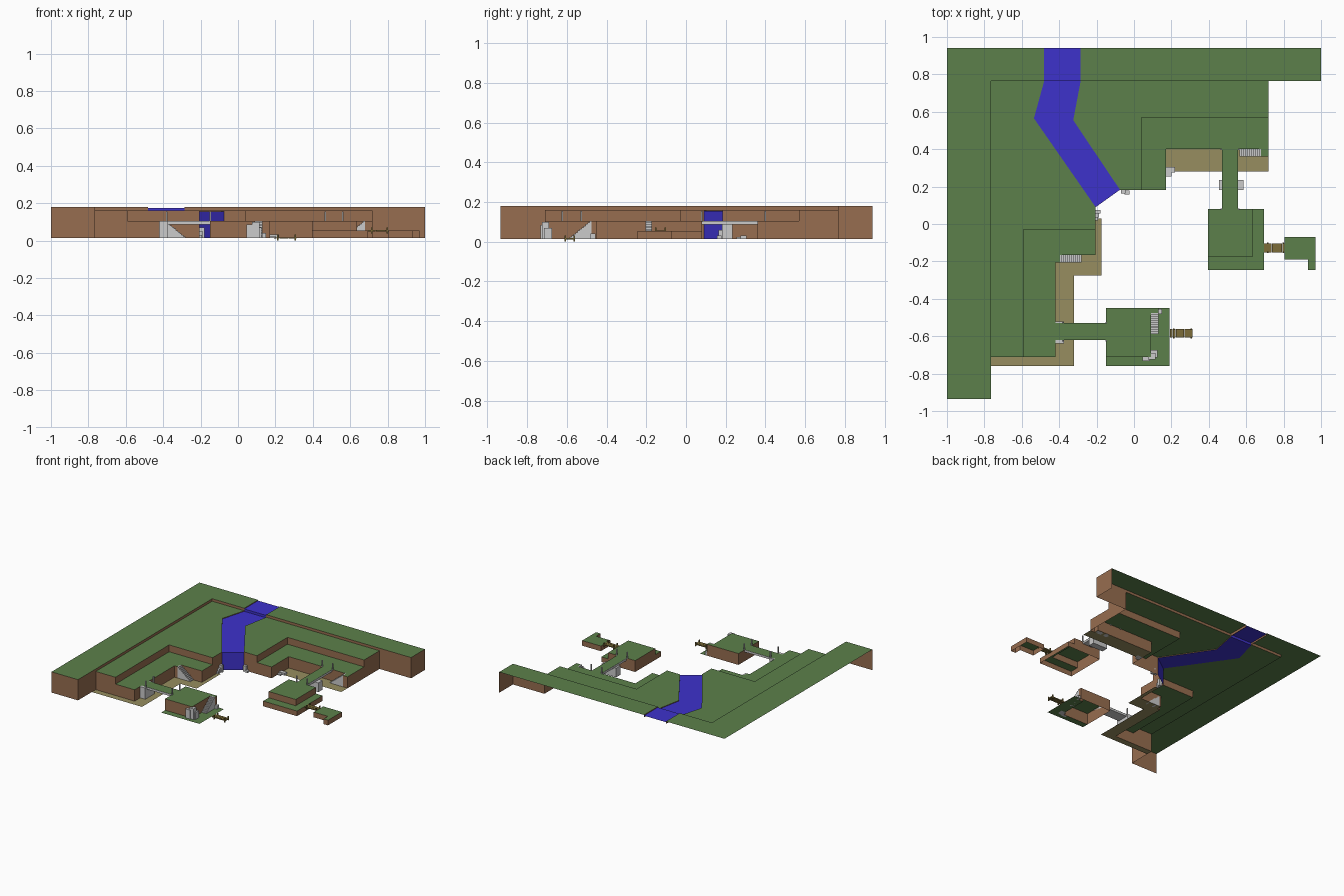
import bpy, bmesh

if "Cube" in bpy.data.objects:
    bpy.data.objects.remove(bpy.data.objects["Cube"])

G, LOW, MID, HIGH, TOP = 0.014, 0.055, 0.105, 0.16, 0.18


def material(name, rgb):
    m = bpy.data.materials.new(name)
    m.diffuse_color = (*rgb, 1)
    m.use_nodes = True
    m.node_tree.nodes["Principled BSDF"].inputs["Base Color"].default_value = m.diffuse_color
    return m


GRASS = material("grass", (0.107, 0.216, 0.070))
EARTH = material("earth", (0.31, 0.155, 0.08))
SAND = material("sand", (0.31, 0.27, 0.115))
WATER = material("water", (0.048, 0.032, 0.60))
WOOD = material("wood", (0.20, 0.15, 0.04))


def finish(name, bm, mat=None):
    me = bpy.data.meshes.new(name)
    bm.to_mesh(me)
    bm.free()
    ob = bpy.data.objects.new(name, me)
    bpy.context.collection.objects.link(ob)
    if mat:
        me.materials.append(mat)
    return ob


def sheet(name, pts, z, mat=GRASS):
    """Flat single-sided ground, facing up."""
    bm = bmesh.new()
    f = bm.faces.new([bm.verts.new((x, y, z)) for x, y in pts])
    f.normal_update()
    if f.normal.z < 0:
        f.normal_flip()
    finish(name, bm, mat)


def wall(name, pts, z0, z1, closed=False, mat=EARTH):
    """Vertical strip along a path, land on the left-hand side."""
    bm = bmesh.new()
    lo = [bm.verts.new((x, y, z0)) for x, y in pts]
    hi = [bm.verts.new((x, y, z1)) for x, y in pts]
    n = len(pts)
    for i in range(n if closed else n - 1):
        j = (i + 1) % n
        bm.faces.new((lo[i], lo[j], hi[j], hi[i]))
    finish(name, bm, mat)


def boxes(name, spans, mat=None):
    """Boxes given as x0, x1, y0, y1, z0, z1 in one object."""
    bm = bmesh.new()
    for x0, x1, y0, y1, z0, z1 in spans:
        vs = bmesh.ops.create_cube(bm, size=1)["verts"]
        for v in vs:
            v.co = (x1 if v.co.x > 0 else x0, y1 if v.co.y > 0 else y0,
                    z1 if v.co.z > 0 else z0)
    finish(name, bm, mat)


def rect(x0, x1, y0, y1):
    return [(x0, y0), (x1, y0), (x1, y1), (x0, y1)]


def stairs(name, axis, start, end, side0, side1, z0, z1, n=11):
    """Steps climbing from start to end along the axis."""
    d = (end - start) / n
    spans = []
    for i in range(n):
        a, b = sorted((start + i * d, start + (i + 1) * d))
        z = z0 + (z1 - z0) * (i + 1) / n
        spans.append((a, b, side0, side1, z0, z) if axis == "x"
                     else (side0, side1, a, b, z0, z))
    boxes(name, spans)


# Top terrace, split by the river
sheet("top_terrace_left", [(-1, -.935), (-.765, -.935), (-.765, .765), (-.48, .765),
                           (-.48, .94), (-1, .94)], TOP)
sheet("top_terrace_right", rect(-.285, 1, .765, .94), TOP)
wall("top_step_left", [(-.765, -.71), (-.765, .765), (-.48, .765), (-.48, .94)][::-1][::-1],
     HIGH, TOP)
wall("top_step_right", [(.72, .765), (-.285, .765), (-.285, .94)][::-1], HIGH, TOP)
wall("end_cliff_left", [(-1, -.935), (-.765, -.935), (-.765, -.71)], G, TOP)
wall("end_cliff_right", [(.72, .765), (1, .765), (1, .94)], G, TOP)

# High terrace either side of the river
bank_l = [(-.205, .09), (-.535, .565), (-.48, .765)]
bank_r = [(-.285, .765), (-.325, .555), (-.075, .183)]
sheet("high_terrace_left", [(-.765, -.71), (-.59, -.71), (-.59, -.03), (-.205, -.03)]
      + bank_l + [(-.765, .765)], HIGH)
sheet("high_terrace_right", bank_r + [(.04, .183), (.04, .57), (.72, .57), (.72, .765)], HIGH)
wall("high_front_cliff", [(-.765, -.71), (-.59, -.71)], G, HIGH)
wall("high_step_left", [(-.59, -.71), (-.59, -.03), (-.205, -.03)], MID, HIGH)
wall("high_step_right", [(.04, .183), (.04, .57), (.72, .57)], MID, HIGH)
wall("fall_cliff_left", [(-.205, -.03), (-.205, .09)], G, HIGH)
wall("fall_cliff_right", [(-.075, .183), (.04, .183)], G, HIGH)
wall("high_side_cliff", [(.72, .57), (.72, .765)], G, HIGH)

# Middle terrace with notches for the stairs
mid_l = [(-.59, -.71), (-.42, -.71), (-.42, -.205), (-.395, -.205), (-.395, -.165),
         (-.205, -.165), (-.205, -.03)]
mid_r = [(.04, .183), (.17, .183), (.17, .40), (.68, .40), (.68, .36), (.72, .36), (.72, .57)]
sheet("mid_terrace_left", mid_l + [(-.59, -.03)], MID)
sheet("mid_terrace_right", mid_r + [(.04, .57)], MID)
wall("mid_cliff_left", mid_l, G, MID)
wall("mid_cliff_right", mid_r, G, MID)

# Beaches
sheet("beach_left", [(-.765, -.76), (-.32, -.76), (-.32, -.275), (-.175, -.275), (-.175, .03),
                     (-.205, .03)] + mid_l[::-1][1:-1] + [(-.765, -.71)], G, SAND)
sheet("beach_right", [(.17, .28), (.72, .28), (.72, .36), (.68, .36), (.68, .40), (.17, .40)],
      G, SAND)

# River, small upper fall and main waterfall
sheet("upper_river", rect(-.48, -.285, .765, .94), .174, WATER)
wall("upper_fall", [(-.48, .765), (-.285, .765)], .155, .174, mat=WATER)
sheet("river", bank_l + bank_r, .155, WATER)
wall("waterfall", [(-.205, .09), (-.075, .183)], G, .155, mat=WATER)
wall("river_bank_left", bank_l, .155, HIGH)
wall("river_bank_right", bank_r, .155, HIGH)

# Front island: tall plateau over a low shore
plat = [(-.15, -.71), (.09, -.71), (.09, -.475), (.13, -.475), (.13, -.45), (-.15, -.45)]
sheet("front_island_top", plat, MID)
wall("front_island_cliff", plat, G, MID, True)
sheet("front_island_shore", [(-.15, -.76), (.19, -.76), (.19, -.45), (.13, -.45), (.13, -.475),
                             (.09, -.475), (.09, -.71), (-.15, -.71)], G)

# Right island: two levels
up, low = rect(.395, .635, -.175, .08), rect(.395, .695, -.245, .08)
sheet("right_island_top", up, MID)
wall("right_island_upper_cliff", up, LOW, MID, True)
sheet("right_island_ledge", [(.395, -.245), (.695, -.245), (.695, .08), (.635, .08),
                             (.635, -.175), (.395, -.175)], LOW)
wall("right_island_lower_cliff", low, G, LOW, True)

# Small outer island
outer = [(.805, -.19), (.93, -.19), (.93, -.245), (.97, -.245), (.97, -.07), (.805, -.07)]
sheet("outer_island_top", outer, LOW)
wall("outer_island_cliff", outer, G, LOW, True)

# Grass-topped stone bridges with piers and posts
boxes("bridge_left_slab", [(-.42, -.15, -.62, -.53, .087, .104)])
sheet("bridge_left_grass", rect(-.42, -.15, -.62, -.53), MID)
boxes("bridge_left_pier", [(-.42, -.375, -.64, -.52, G, .104)])
boxes("bridge_left_posts", [(x, x + .008, y, y + .008, .10, .155)
                            for x in (-.384, -.152) for y in (-.628, -.532)])
boxes("bridge_right_slab", [(.47, .555, .08, .40, .087, .104)])
sheet("bridge_right_grass", rect(.47, .555, .08, .40), MID)
boxes("bridge_right_pier", [(.455, .585, .182, .235, G, .088)])
boxes("bridge_right_posts", [(x, x + .008, y, y + .008, .10, .155)
                             for x in (.463, .555) for y in (.075, .396)])

# Stairs
stairs("stairs_left", "x", -.28, -.395, -.205, -.165, G, MID)
stairs("stairs_right", "x", .565, .68, .36, .40, G, MID)
stairs("stairs_front_island", "y", -.588, -.475, .09, .13, G, MID)

# Stepping rocks
boxes("rocks_front_island", [(.045, .085, -.732, -.71, G, .085), (.075, .115, -.725, -.69, G, .1),
                             (.09, .125, -.715, -.675, G, .07), (.13, .15, -.48, -.455, G, .04)])
boxes("rocks_waterfall_left", [(-.205, -.18, .055, .075, G, .07), (-.205, -.188, .035, .055, G, .05),
                               (-.205, -.193, .02, .035, G, .03)])
boxes("rocks_waterfall_right", [(-.07, -.045, .163, .183, G, .06), (-.05, -.025, .157, .178, G, .03)])
boxes("rocks_beach_right", [(.17, .22, .275, .305, G, .032), (.17, .20, .255, .275, G, .024)])

# Wooden jetties with planks and posts
for name, x0, x1, y0, y1, z in (("front_jetty", .193, .315, -.608, -.562, .016),
                                ("right_jetty", .695, .807, -.152, -.104, LOW)):
    n = 8
    d = (x1 - x0) / n
    boxes(name + "_planks", [(x0 + i * d, x0 + (i + .92) * d, y0, y1, z - .005, z + .002)
                             for i in range(n)], WOOD)
    boxes(name + "_posts", [(x - .004, x + .004, y - .004, y + .004, z - .016, z + .016)
                            for x in (x0 + .02, x1 - .008) for y in (y0, y1)], WOOD)
